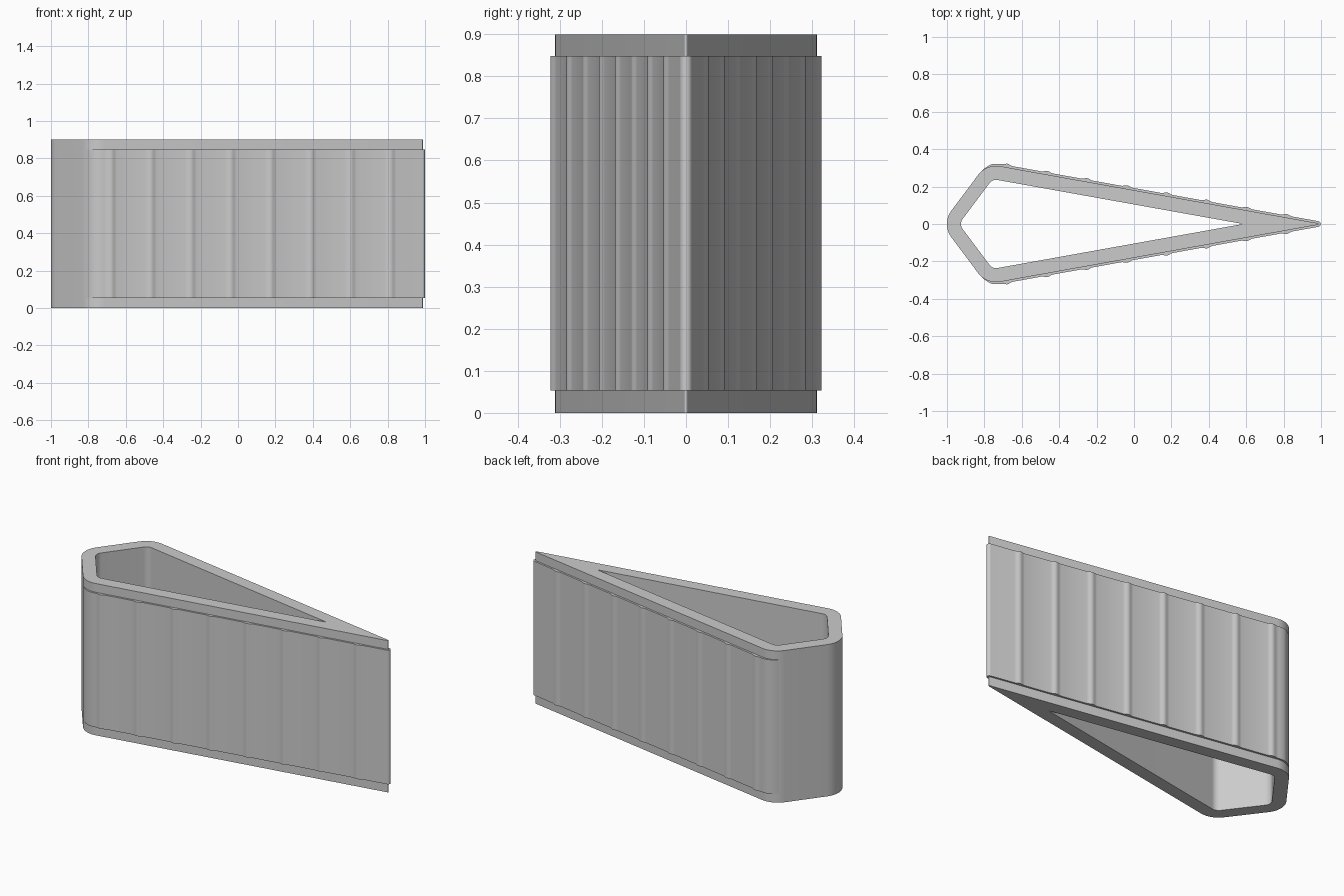
import bpy, bmesh, math
from math import cos, sin, radians, pi

if "Cube" in bpy.data.objects:
    bpy.data.objects.remove(bpy.data.objects["Cube"])

HEIGHT = 0.9
WALL = 0.075            # shell thickness
BACK, SIDE = 143.2, 79.8  # outward normals of the blunt-end edge and long side, in degrees
NOSE_C, CORNER_C, TIP_C = (-0.88, 0.0), (-0.737, 0.191), (0.984, 0.0)
R, TIP_R = 0.12, 0.004

grey = bpy.data.materials.new("light grey")
grey.diffuse_color = (0.6, 0.6, 0.6, 1)
grey.use_nodes = True
grey.node_tree.nodes["Principled BSDF"].inputs["Base Color"].default_value = grey.diffuse_color


def arc(centre, r, a0, a1, n):
    """Points on an arc, angles in degrees."""
    angles = [radians(a0 + (a1 - a0) * i / n) for i in range(n + 1)]
    return [(centre[0] + r * cos(a), centre[1] + r * sin(a)) for a in angles]


def mirrored(half):
    """Continue a half outline around the tip to the other side."""
    return half + [(x, -y) for x, y in reversed(half)]


def ring(name, outer, inner, z0, z1, closed):
    """Extruded band between two outlines with matching point counts."""
    bm = bmesh.new()
    rows = [[bm.verts.new((x, y, z)) for x, y in line]
            for line, z in ((outer, z0), (outer, z1), (inner, z1), (inner, z0))]
    n = len(outer)
    for k in range(4):
        a, b = rows[k], rows[(k + 1) % 4]
        for i in range(n if closed else n - 1):
            j = (i + 1) % n
            bm.faces.new((a[i], a[j], b[j], b[i]))
    if not closed:
        for i in (0, n - 1):
            bm.faces.new([row[i] for row in rows])
    bmesh.ops.remove_doubles(bm, verts=bm.verts, dist=1e-5)
    bmesh.ops.recalc_face_normals(bm, faces=bm.faces)
    mesh = bpy.data.meshes.new(name)
    bm.to_mesh(mesh)
    bm.free()
    mesh.materials.append(grey)
    obj = bpy.data.objects.new(name, mesh)
    bpy.context.collection.objects.link(obj)
    bpy.ops.object.select_all(action='DESELECT')
    obj.select_set(True)
    bpy.context.view_layer.objects.active = obj
    bpy.ops.object.shade_smooth_by_angle(angle=radians(30))
    return obj


# Hollow wedge shell: rounded blunt end, pointed tip
def shell_outline(r, tip_c, tip_r):
    return mirrored(arc(NOSE_C, r, 180, BACK, 8) + arc(CORNER_C, r, BACK, SIDE, 12)
                    + arc(tip_c, tip_r, SIDE, 0, 6))


apex = TIP_C[0] + TIP_R / cos(radians(SIDE))
inner_tip = (apex - WALL / cos(radians(SIDE)), 0.0)
ring("wedge_shell", shell_outline(R, TIP_C, TIP_R),
     shell_outline(R - WALL, inner_tip, 0.0), 0, HEIGHT, True)

# Ribbed cladding wrapped over both long sides and the tip
SKIN, RIB_H, RIB_W, SINK = 0.011, 0.008, 0.06, 0.003
START = 127.5
outer, inner = [], []
for i in range(13):                      # fades in around the rounded corner
    a = START + (SIDE - START) * i / 12
    outer += arc(CORNER_C, R + SKIN * min(1, i / 7), a, a, 1)[:1]
    inner += arc(CORNER_C, R - SINK, a, a, 1)[:1]
nx, ny = cos(radians(SIDE)), sin(radians(SIDE))
for k in range(8):                       # eight vertical ribs per side
    centre = -0.68 + 0.2135 * k
    for s in range(9):
        t = s / 8 - 0.5
        x = centre + t * RIB_W
        y = (apex - x) * nx / ny
        off = SKIN + RIB_H * (0.5 + 0.5 * cos(2 * pi * t))
        outer.append((x + nx * off, y + ny * off))
        inner.append((x - nx * SINK, y - ny * SINK))
outer += arc(TIP_C, TIP_R + SKIN, SIDE, 0, 6)
inner += arc(TIP_C, TIP_R - SINK, SIDE, 0, 6)
ring("ribbed_cladding", mirrored(outer), mirrored(inner), 0.053, 0.848, False)
